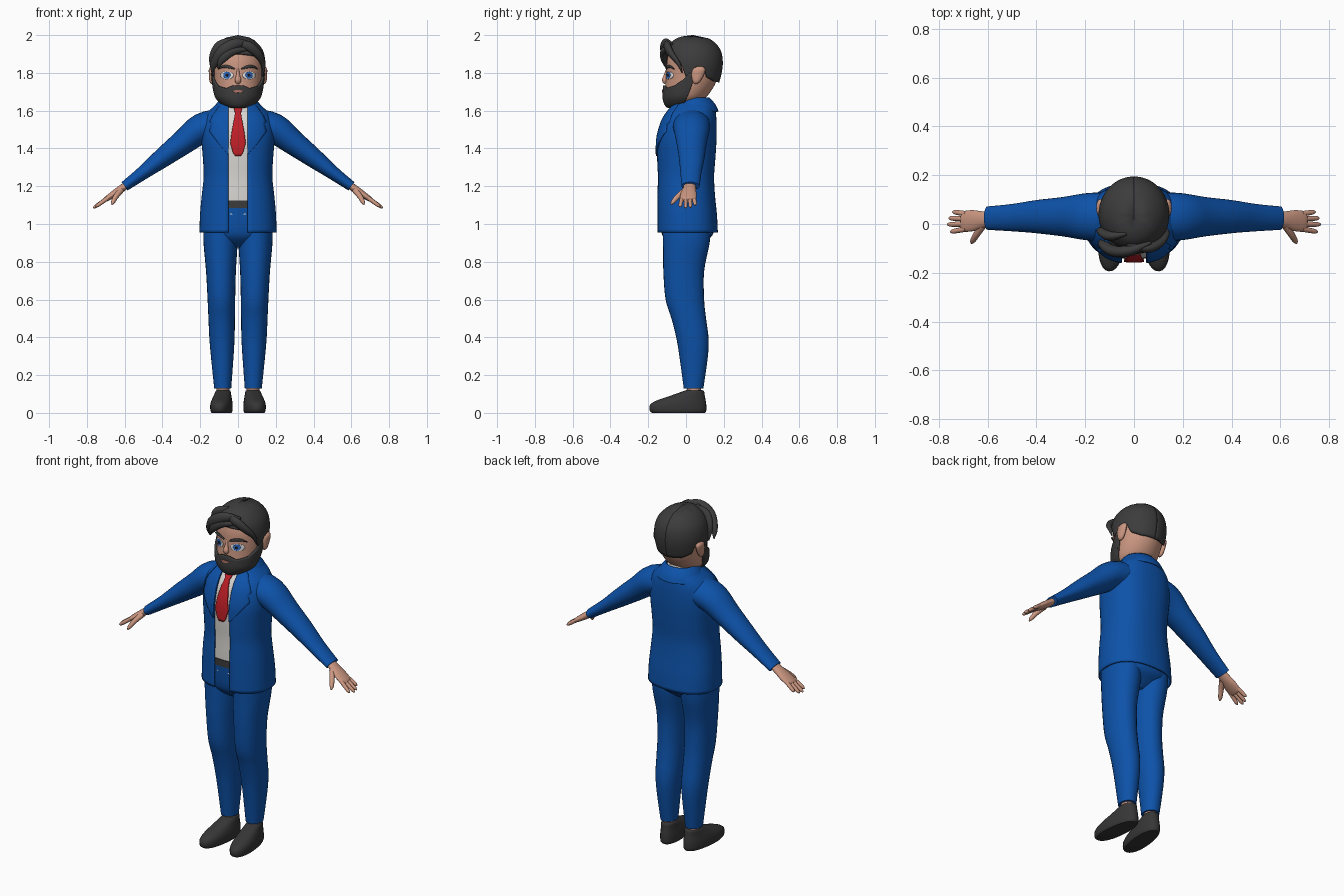
import bpy, bmesh, math
from mathutils import Vector, Matrix


def material(name, rgb):
    m = bpy.data.materials.new(name)
    m.diffuse_color = (*rgb, 1)
    return m


SUIT = material("suit_blue", (0.004, 0.085, 0.40))
SKIN = material("skin", (0.60, 0.31, 0.22))
HAIR = material("hair_charcoal", (0.045, 0.045, 0.045))
SHOE = material("shoe_grey", (0.037, 0.037, 0.038))
SHIRT = material("shirt_white", (0.70, 0.68, 0.65))
TIE = material("tie_red", (0.52, 0.014, 0.020))
EYE = material("eye_white", (0.80, 0.82, 0.85))
IRIS = material("iris_blue", (0.03, 0.16, 0.60))
LIP = material("lip_pink", (0.42, 0.17, 0.13))
PUPIL = material("pupil_black", (0.01, 0.01, 0.012))


def finish(name, verts, faces, mat, mirror=False, thick=0):
    me = bpy.data.meshes.new(name)
    me.from_pydata([tuple(v) for v in verts], [], faces)
    bm = bmesh.new()
    bm.from_mesh(me)
    bmesh.ops.recalc_face_normals(bm, faces=bm.faces)
    bm.to_mesh(me)
    bm.free()
    me.materials.append(mat)
    ob = bpy.data.objects.new(name, me)
    bpy.context.collection.objects.link(ob)
    if thick:
        s = ob.modifiers.new("thickness", 'SOLIDIFY')
        s.thickness, s.offset = thick, 0
    if mirror:
        ob.modifiers.new("mirror", 'MIRROR')
    return ob


def smooth(rows, sub=4):
    """Catmull-Rom resampling of rows of numbers."""
    out = []
    for i in range(len(rows) - 1):
        p0, p1, p2, p3 = (rows[max(0, min(len(rows) - 1, i + k))] for k in (-1, 0, 1, 2))
        for s in range(sub):
            t = s / sub
            out.append(tuple(0.5 * (2 * b + (c - a) * t + (2 * a - 5 * b + 4 * c - d) * t * t
                                    + (3 * b - a - 3 * c + d) * t ** 3)
                             for a, b, c, d in zip(p0, p1, p2, p3)))
    return out + [tuple(rows[-1])]


def lerp(rows, z):
    """Row values at height (or angle) z; the first column is the key."""
    z = max(rows[0][0], min(rows[-1][0], z))
    for a, b in zip(rows, rows[1:]):
        if z <= b[0]:
            t = (z - a[0]) / max(1e-9, b[0] - a[0])
            return [p + (q - p) * t for p, q in zip(a, b)]
    return list(rows[-1])


def spow(v, p):
    return math.copysign(abs(v) ** p, v)


def sweep(name, rows, mat, ref=(0, 1, 0), flat=False, gap=0, p=1, n=28, sub=4,
          mirror=False, thick=0):
    """Loft ellipses (x, y, z, a, b) along a path; gap leaves the front open."""
    rows = smooth(rows, sub)
    verts, faces = [], []
    for i, (x, y, z, a, b) in enumerate(rows):
        T = Vector((0, 0, 1)) if flat else (
            Vector(rows[min(i + 1, len(rows) - 1)][:3]) - Vector(rows[max(i - 1, 0)][:3])).normalized()
        V = Vector(ref)
        V = (V - T * V.dot(T)).normalized()
        U = V.cross(T)
        g = math.asin(min(0.95, gap / a) ** (1 / p)) if gap else 0
        for k in range(n):
            t = g + (2 * math.pi - 2 * g) * k / (n - 1 if gap else n)
            verts.append(Vector((x, y, z)) + U * a * spow(math.sin(t), p) - V * b * spow(math.cos(t), p))
    for i in range(len(rows) - 1):
        for k in range(n - 1 if gap else n):
            j = (k + 1) % n
            faces.append((i * n + k, i * n + j, (i + 1) * n + j, (i + 1) * n + k))
    if not gap:
        faces += [tuple(range(n)), tuple(range(len(verts) - n, len(verts)))]
    return finish(name, verts, faces, mat, mirror, thick)


def upright(name, rows, mat, cx=0, grow=0, **kw):
    """Vertical loft from (z, half width, front y, back y)."""
    return sweep(name, [(cx, (f + b) / 2, z, a + grow, (b - f) / 2 + grow) for z, a, f, b in rows],
                 mat, flat=True, **kw)


def grid(name, pts, mat, mirror=False, thick=0.006):
    n = len(pts[0])
    faces = [(i * n + k, i * n + k + 1, (i + 1) * n + k + 1, (i + 1) * n + k)
             for i in range(len(pts) - 1) for k in range(n - 1)]
    return finish(name, [v for r in pts for v in r], faces, mat, mirror, thick)


def strip(name, table, rows, off, mat, p=1, mirror=False, thick=0.006):
    """Plate lying on the front of a lofted body; rows are (z, x from, x to)."""
    pts = []
    for z, x0, x1 in rows:
        _, a, f, b = lerp(table, z)
        line = []
        for k in range(9):
            x = x0 + (x1 - x0) * k / 8
            s = min(0.99, abs(x) / a) ** (1 / p)
            line.append((x, (f + b) / 2 - (b - f) / 2 * (1 - s * s) ** (p / 2) - off, z))
        pts.append(line)
    return grid(name, pts, mat, mirror, thick)


def oval(cx, cz, a, b):
    ts = [math.pi * (0.02 + 0.96 * i / 12) for i in range(13)]
    return [(cz - b * math.cos(t), cx - a * math.sin(t), cx + a * math.sin(t)) for t in ts]


def wrap(name, table, low, high, limit, off, mat, thick):
    """Shell around a lofted body between two height rules keyed by angle from the front."""
    pts = []
    for i in range(81):
        d = -limit + 2 * limit * i / 80
        z0, z1, t, col = lerp(low, abs(d))[1], lerp(high, abs(d))[1], math.radians(d), []
        for k in range(15):
            z = z0 + (z1 - z0) * k / 14
            _, a, f, b = lerp(table, z)
            col.append(((a + off) * math.sin(t), (f + b) / 2 - ((b - f) / 2 + off) * math.cos(t), z))
        pts.append(col)
    return grid(name, pts, mat, thick=thick)


# Jacket, open down the front, with collar and lapels
BODY = [(0.955, .20, -.150, .165), (1.05, .197, -.150, .160), (1.15, .188, -.150, .150),
        (1.25, .178, -.148, .145), (1.35, .182, -.152, .152), (1.45, .190, -.150, .158),
        (1.53, .185, -.130, .158), (1.58, .165, -.105, .155), (1.62, .125, -.075, .148),
        (1.655, .085, -.050, .125)]
BODY_D = smooth(BODY)
upright("jacket", BODY, SUIT, gap=0.05, p=0.85, n=48, thick=0.008)
upright("jacket_collar", [(1.595, .13, -.07, .168), (1.63, .113, -.06, .152), (1.667, .085, -.04, .12)],
        SUIT, gap=0.07, n=36, thick=0.01)
LAPEL = [(1.37, .054), (1.43, .105), (1.49, .150), (1.53, .138), (1.535, .150), (1.57, .135), (1.62, .10), (1.65, .07)]
strip("lapel", BODY_D, [(z, .05, lerp(LAPEL, z)[1]) for z in [1.37 + .01 * i for i in range(29)]],
      0.007, SUIT, p=0.85, mirror=True, thick=0.008)
sweep("sleeve", [(.08, .03, 1.53, .082, .10), (.19, .03, 1.507, .08, .097), (.29, .03, 1.433, .066, .081),
                 (.40, .03, 1.35, .052, .068), (.50, .026, 1.273, .037, .056), (.60, .024, 1.20, .027, .048)],
      SUIT, mirror=True)

# Shirt, tie and belt
upright("shirt", [r for r in BODY if r[0] > 1.04], SHIRT, grow=-0.010, p=0.85, n=40)
upright("shirt_collar", [(1.60, .078, -.065, .12), (1.645, .066, -.05, .112), (1.682, .060, -.035, .105)], SHIRT)
TIE_W = [(1.36, .014), (1.375, .026), (1.43, .041), (1.50, .031), (1.59, .014), (1.60, .019), (1.635, .024)]
strip("tie", BODY_D, [(z, -lerp(TIE_W, z)[1], lerp(TIE_W, z)[1]) for z in
                      [1.36, 1.375, 1.40, 1.43, 1.47, 1.50, 1.55, 1.59, 1.60, 1.62, 1.635]],
      0.001, TIE, p=0.85, thick=0.009)
upright("belt", [(1.085, .192, -.15, .155), (1.125, .189, -.15, .152)], HAIR, grow=-0.005, p=0.85)

# Trousers
upright("trouser_hips", [(.875, .04, -.05, .06), (.91, .13, -.10, .105), (.96, .185, -.132, .148),
                         (1.09, .186, -.143, .148)], SUIT, p=0.9)
upright("trouser_leg", [(.13, .045, -.012, .092), (.30, .060, -.035, .116), (.40, .067, -.052, .119),
                        (.50, .070, -.077, .106), (.60, .073, -.108, .096), (.75, .079, -.120, .096),
                        (.90, .090, -.122, .125), (1.0, .088, -.125, .135)], SUIT, cx=0.086, p=0.95, mirror=True) \
    .data.transform(Matrix.Shear('XY', 4, (0, 0)) @ Matrix(((1, 0, .015, -.007), (0, 1, 0, 0), (0, 0, 1, 0), (0, 0, 0, 1))))

# Ankles and shoes
upright("ankle", [(.08, .034, .005, .08), (.15, .034, .005, .08)], SKIN, cx=0.08, mirror=True)
shoe = upright("shoe", [(0, .050, -.180, .100), (.012, .056, -.193, .108), (.042, .057, -.192, .108),
                        (.065, .053, -.158, .105), (.09, .046, -.085, .10), (.115, .039, -.015, .096),
                        (.12, .033, .0, .088)], SHOE, sub=3, p=0.9, mirror=True)
shoe.data.transform(Matrix.Translation((.083, 0, 0)) @ Matrix.Rotation(math.radians(6), 4, 'Z'))

# Hands
sweep("palm", [(.58, .02, 1.214, .018, .032), (.62, .018, 1.185, .020, .034), (.66, .014, 1.157, .018, .043),
               (.70, .010, 1.130, .013, .042), (.708, .010, 1.124, .006, .034)], SKIN, mirror=True)
for nm, y0, tip in (("little", .042, (.744, .050, 1.100)), ("ring", .021, (.760, .024, 1.088)),
                    ("middle", .0, (.766, -.002, 1.085)), ("index", -.021, (.753, -.032, 1.091))):
    a, b = Vector((.69, y0, 1.137)), Vector(tip)
    sweep(nm + "_finger", [(*a.lerp(b, t), r, r) for t, r in ((0, .011), (.5, .0105), (.85, .009), (1, .003))],
          SKIN, n=12, mirror=True)
sweep("thumb", [(.62, -.005, 1.178, .016, .016), (.645, -.042, 1.147, .014, .014),
                (.661, -.068, 1.118, .011, .011), (.667, -.08, 1.103, .003, .003)],
      SKIN, ref=(1, 0, 0), n=12, mirror=True)

# Head, neck, ears and nose
HEAD = [(1.618, .035, -.085, .040), (1.632, .070, -.102, .065), (1.665, .105, -.112, .10),
        (1.70, .118, -.112, .13), (1.75, .126, -.108, .158), (1.81, .131, -.104, .172),
        (1.87, .130, -.100, .175), (1.93, .105, -.080, .15), (1.97, .060, -.030, .10), (1.985, .015, .02, .05)]
HEAD_D = smooth(HEAD)
upright("head", HEAD, SKIN, n=40)
upright("neck", [(1.60, .055, -.03, .10), (1.72, .055, -.03, .10)], SKIN)
upright("ear", [(1.742, .004, .045, .06), (1.755, .013, .035, .075), (1.79, .016, .028, .095),
                (1.82, .016, .035, .102), (1.835, .004, .055, .085)], SKIN, cx=0.138, n=16, mirror=True)
sweep("nose", [(0, -.098, 1.825, .006, .006), (0, -.107, 1.79, .009, .009), (0, -.113, 1.762, .017, .014),
               (0, -.108, 1.744, .010, .008)], SKIN, n=16)

# Eyes, brows and mouth
strip("eye", HEAD_D, oval(.058, 1.787, .034, .021), .001, EYE, mirror=True, thick=.004)
strip("iris", HEAD_D, oval(.058, 1.788, .018, .018), .003, IRIS, mirror=True, thick=.004)
strip("pupil", HEAD_D, oval(.058, 1.788, .007, .008), .005, PUPIL, mirror=True, thick=.004)
sweep("brow", [(.018, -.104, 1.822, .004, .004), (.05, -.098, 1.832, .008, .006), (.08, -.083, 1.833, .007, .006),
               (.106, -.062, 1.820, .002, .002)], HAIR, n=10, mirror=True)
strip("mouth", HEAD_D, oval(0, 1.702, .027, .007), .014, LIP, thick=.004)

# Beard, running up into the sideburns
wrap("beard", HEAD_D, [(0, 1.619), (45, 1.62), (95, 1.632)],
     [(0, 1.732), (10, 1.734), (28, 1.718), (55, 1.732), (72, 1.762), (84, 1.80), (95, 1.80)],
     94, .005, HAIR, .014)

# Hair cap and swept fringe
CAP = smooth([(1.74, .128, -.110, .170), (1.80, .138, -.113, .186), (1.86, .142, -.113, .192),
              (1.92, .128, -.10, .18), (1.965, .090, -.07, .142), (1.988, .045, -.02, .095), (1.994, .003, .03, .04)])
wrap("hair_cap", CAP, [(0, 1.90), (40, 1.89), (64, 1.855), (76, 1.78), (88, 1.78), (94, 1.83), (112, 1.825),
                       (122, 1.775), (145, 1.755), (180, 1.75)], [(0, 1.994), (180, 1.994)], 180, -.003, HAIR, .012)
LOCKS = [
    ((.07, -.075, 1.955, .008), (-.01, -.108, 1.955, .028), (-.08, -.112, 1.915, .031), (-.125, -.085, 1.85, .022), (-.138, -.065, 1.80, .003)),
    ((.05, -.10, 1.925, .006), (-.03, -.117, 1.915, .024), (-.08, -.118, 1.875, .022), (-.108, -.105, 1.825, .003)),
    ((-.03, -.04, 1.98, .008), (-.095, -.05, 1.945, .026), (-.132, -.03, 1.88, .022), (-.138, -.015, 1.81, .003)),
    ((-.03, -.085, 1.96, .006), (.05, -.10, 1.945, .025), (.105, -.078, 1.90, .022), (.132, -.04, 1.85, .014), (.136, -.02, 1.80, .003)),
]
for i, lock in enumerate(LOCKS):
    sweep(f"fringe_lock_{i + 1}", [(x, y, z, r, r * .75) for x, y, z, r in lock], HAIR, n=14)

# Smooth shading with sharp edges kept
for ob in bpy.data.objects:
    ob.select_set(True)
    bpy.context.view_layer.objects.active = ob
bpy.ops.object.shade_smooth_by_angle(angle=math.radians(40))
